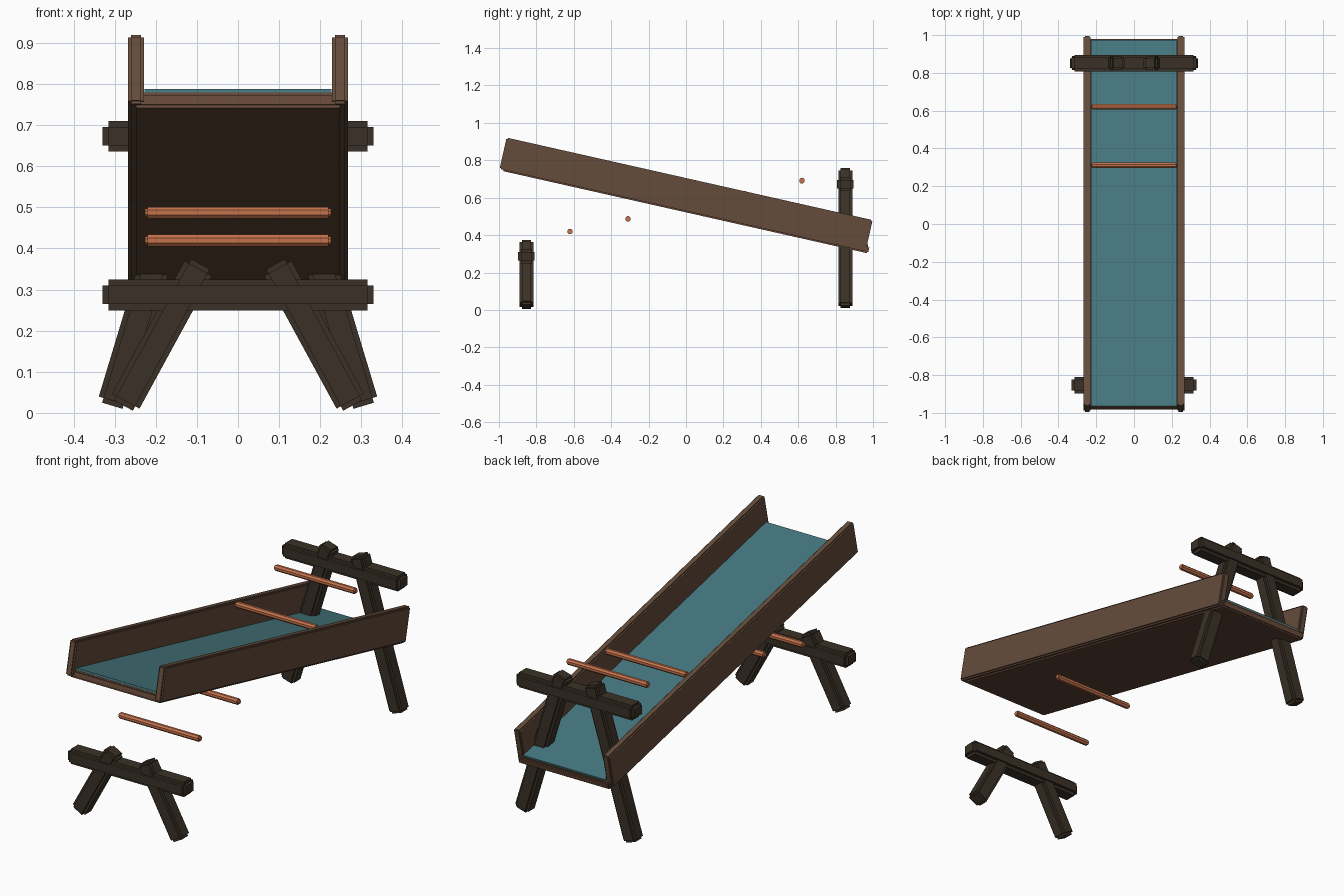
import bpy
import bmesh
import math
from mathutils import Matrix, Vector

default = bpy.data.objects.get("Cube")
if default:
    bpy.data.objects.remove(default, do_unlink=True)


def material(name, color):
    mat = bpy.data.materials.new(name)
    mat.use_nodes = True
    mat.diffuse_color = (*color, 1)
    bsdf = mat.node_tree.nodes["Principled BSDF"]
    bsdf.inputs["Base Color"].default_value = (*color, 1)
    bsdf.inputs["Roughness"].default_value = 0.9
    return mat


BOARD = material("board brown", (0.130, 0.073, 0.044))
FLOOR = material("floor brown", (0.135, 0.066, 0.040))
DARK = material("dark timber", (0.043, 0.031, 0.020))
COPPER = material("copper rod", (0.56, 0.17, 0.072))
WATER = material("water teal", (0.061, 0.185, 0.215))


def finish(name, bm, mat, matrix):
    mesh = bpy.data.meshes.new(name)
    bmesh.ops.recalc_face_normals(bm, faces=bm.faces)
    bm.to_mesh(mesh)
    bm.free()
    mesh.materials.append(mat)
    obj = bpy.data.objects.new(name, mesh)
    obj.matrix_world = matrix
    bpy.context.scene.collection.objects.link(obj)
    return obj


def timber(name, size, mat, matrix, step=0.0):
    """Box whose edges are rebated by a small square step."""
    bm = bmesh.new()
    for axis in range(3) if step else [None]:
        dims = [s if axis in (i, None) else s - 2 * step for i, s in enumerate(size)]
        bmesh.ops.create_cube(bm, size=1, matrix=Matrix.Diagonal((*dims, 1)))
    return finish(name, bm, mat, matrix)


def rod(name, y, z):
    """Eight-sided bar across x with a slimmer tip at each end."""
    bm = bmesh.new()
    turn = Matrix.Rotation(math.pi / 2, 4, 'Y') @ Matrix.Rotation(math.pi / 8, 4, 'Z')
    for radius, length in ((0.0155, 0.44), (0.011, 0.452)):
        bmesh.ops.create_cone(bm, cap_ends=True, segments=8, radius1=radius,
                              radius2=radius, depth=length, matrix=turn)
    return finish(name, bm, COPPER, Matrix.Translation((0, y, z)))


# Sloping trough: boards, floor and water share one tilted frame
trough = Matrix.Translation((0, 0, 0.615)) @ Matrix.Rotation(math.radians(-12.7), 4, 'X')


def in_trough(x, y, z):
    return trough @ Matrix.Translation((x, y, z))


for side, s in (("left", 1), ("right", -1)):
    timber(f"{side}_side_board", (0.038, 2.006, 0.172), BOARD,
           in_trough(s * 0.248, 0, 0.002), 0.007)
timber("trough_floor", (0.51, 2.006, 0.038), FLOOR, in_trough(0, 0.015, -0.072), 0.007)
timber("water_sheet", (0.455, 1.987, 0.009), WATER, in_trough(0, 0.0145, -0.0485))


# Trestles: a cross beam over two splayed legs
def trestle(name, y, beam_z, leg_x, leg_z, leg_length, splay):
    timber(f"{name}_cross_beam", (0.66, 0.088, 0.075), DARK,
           Matrix.Translation((0, y, beam_z)), 0.015)
    for side, s in (("left", 1), ("right", -1)):
        place = (Matrix.Translation((s * leg_x, y, leg_z))
                 @ Matrix.Rotation(math.radians(-s * splay), 4, 'Y'))
        timber(f"{name}_{side}_leg", (0.076, 0.074, leg_length), DARK, place, 0.012)


trestle("front", -0.853, 0.287, 0.185, 0.190, 0.392, 28.6)
trestle("rear", 0.852, 0.673, 0.195, 0.384, 0.766, 16.8)

# Rods rising evenly toward the rear
for i, y in enumerate((-0.62, -0.31, 0.31, 0.62)):
    rod(f"cross_rod_{i + 1}", y, 0.555 + 0.219 * y)
